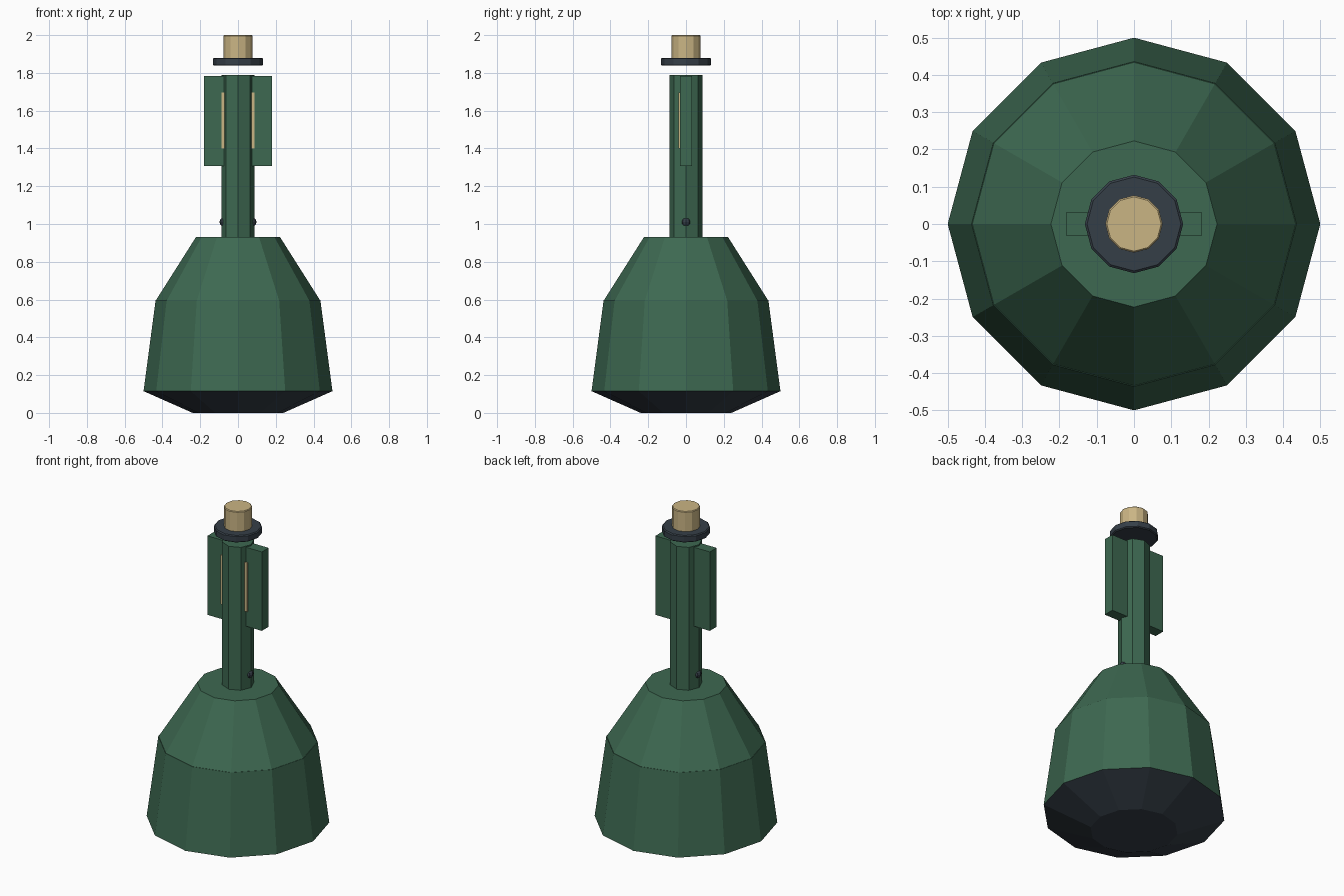
import bpy, bmesh
from math import cos, sin, tau
from mathutils import Matrix

cube = bpy.data.objects.get("Cube")
if cube:
    bpy.data.objects.remove(cube, do_unlink=True)


def material(name, r, g, b):
    m = bpy.data.materials.new(name)
    m.use_nodes = True
    m.diffuse_color = (r, g, b, 1)
    bsdf = next(n for n in m.node_tree.nodes if n.type == 'BSDF_PRINCIPLED')
    bsdf.inputs["Base Color"].default_value = (r, g, b, 1)
    return m


green = material("bottle green", 0.047, 0.140, 0.082)
slate = material("dark slate", 0.036, 0.049, 0.064)
sand = material("sand", 0.59, 0.46, 0.23)


def add_object(name, bm, mat):
    bmesh.ops.recalc_face_normals(bm, faces=bm.faces)
    mesh = bpy.data.meshes.new(name)
    bm.to_mesh(mesh)
    bm.free()
    mesh.materials.append(mat)
    obj = bpy.data.objects.new(name, mesh)
    bpy.context.collection.objects.link(obj)
    return obj


def lathe(name, profile, mat, sides=12):
    """Closed faceted solid from (radius, height) pairs."""
    bm = bmesh.new()
    rings = [[bm.verts.new((r * cos(tau * i / sides), r * sin(tau * i / sides), z))
              for i in range(sides)] for r, z in profile]
    for low, high in zip(rings, rings[1:]):
        for i in range(sides):
            j = (i + 1) % sides
            bm.faces.new((low[i], low[j], high[j], high[i]))
    bm.faces.new(rings[0][::-1])
    bm.faces.new(rings[-1])
    return add_object(name, bm, mat)


def box(name, low, high, mat):
    bm = bmesh.new()
    bmesh.ops.create_cube(bm, size=1)
    for v in bm.verts:
        v.co = [(a + b) / 2 + c * (b - a) for a, b, c in zip(low, high, v.co)]
    return add_object(name, bm, mat)


# Weighted body
lathe("base", [(0.24, 0), (0.5, 0.115)], slate)
lathe("lower_body", [(0.5, 0.115), (0.436, 0.597)], green)
lathe("shoulder", [(0.434, 0.597), (0.223, 0.93)], green)

# Stem, floating collar and knob
lathe("stem", [(0.088, 0.93), (0.088, 1.79)], green, sides=8)
lathe("collar", [(0.126, 1.838), (0.132, 1.843), (0.132, 1.875), (0.126, 1.88)], slate)
lathe("knob", [(0.077, 1.88), (0.077, 1.996), (0.073, 2.0)], sand)

# Paired side parts
for side, s in (("left", 1), ("right", -1)):
    def span(a, b):
        return sorted((s * a, s * b))
    x0, x1 = span(0.06, 0.181)
    box(side + "_fin", (x0, -0.032, 1.308), (x1, 0.032, 1.783), green)
    x0, x1 = span(0.07, 0.088)
    box(side + "_strip", (x0, -0.039, 1.4), (x1, -0.031, 1.695), sand)

    bm = bmesh.new()
    bmesh.ops.create_uvsphere(bm, u_segments=8, v_segments=6, radius=0.025)
    bmesh.ops.transform(bm, verts=bm.verts,
                        matrix=Matrix.Translation((s * 0.073, 0, 1.01)))
    add_object(side + "_pin", bm, slate)
